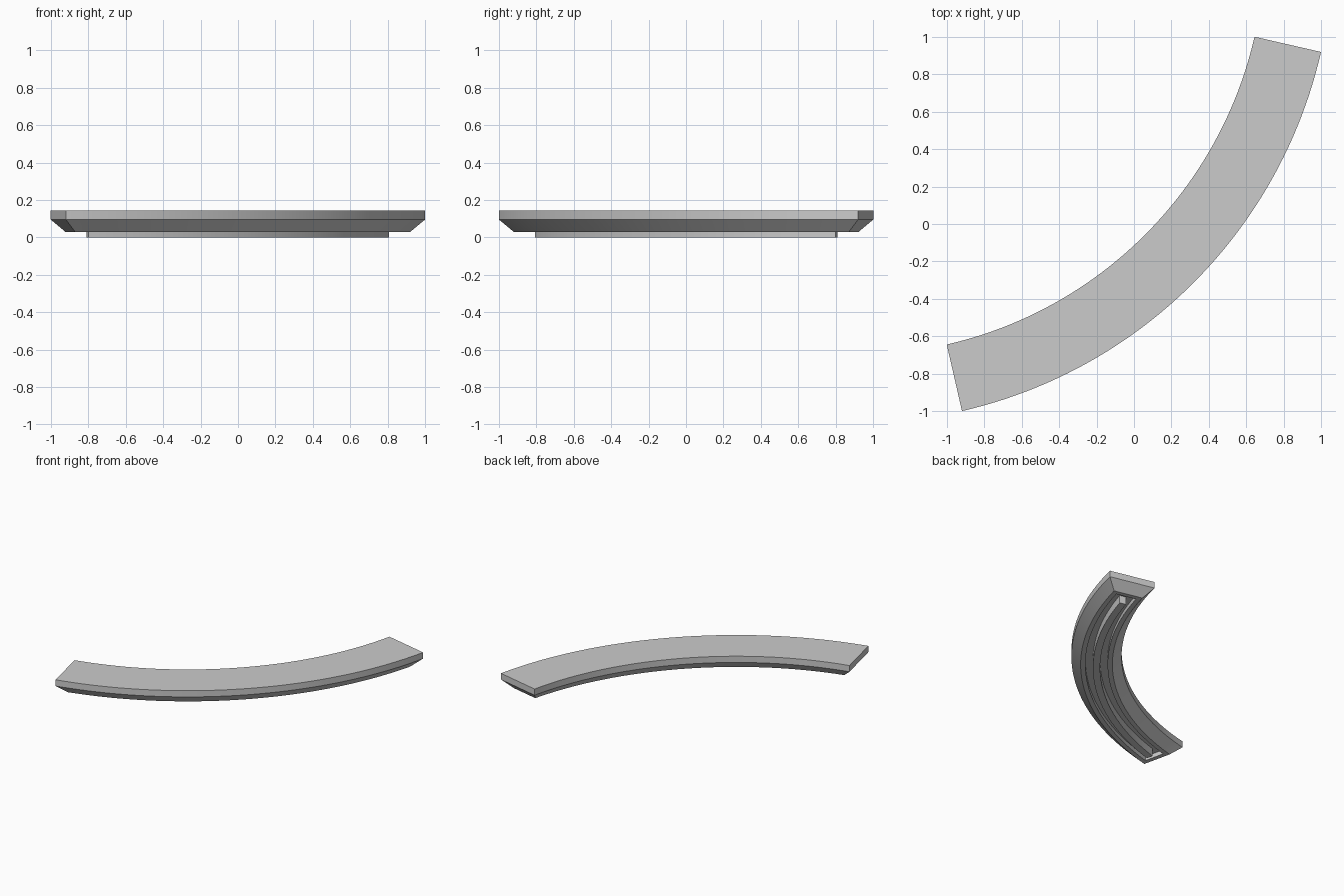
import bpy, bmesh, math

if "Cube" in bpy.data.objects:
    bpy.data.objects.remove(bpy.data.objects["Cube"], do_unlink=True)

# Shared arc: centre lies on the diagonal, the part sweeps a corner bend
CENTRE = 1.49
RADIUS = 2.372
HALF = 0.1825
START = math.radians(12.9)
STEPS = 48

grey = bpy.data.materials.new("plain_grey")
grey.use_nodes = True
colour = (0.6, 0.6, 0.6, 1)
grey.diffuse_color = colour
grey.node_tree.nodes["Principled BSDF"].inputs["Base Color"].default_value = colour


def arc(bm, r, end, z):
    """Row of vertices along one radius, with the ends set back by a distance."""
    a = START + end / r
    b = math.pi / 2 - a
    row = []
    for i in range(STEPS + 1):
        t = a + (b - a) * i / STEPS
        row.append(bm.verts.new((-CENTRE + r * math.cos(t), CENTRE - r * math.sin(t), z)))
    return row


def curved_bar(name, layers):
    """Loft curved outlines (half width, end setback, height) from top to bottom."""
    bm = bmesh.new()
    rings = [(arc(bm, RADIUS - w, e, z), arc(bm, RADIUS + w, e, z)) for w, e, z in layers]
    for inner, outer in (rings[0], rings[-1]):
        for i in range(STEPS):
            bm.faces.new((inner[i], outer[i], outer[i + 1], inner[i + 1]))
    loops = [inner + outer[::-1] for inner, outer in rings]
    for upper, lower in zip(loops, loops[1:]):
        for i in range(len(upper)):
            j = (i + 1) % len(upper)
            bm.faces.new((upper[i], upper[j], lower[j], lower[i]))
    bmesh.ops.recalc_face_normals(bm, faces=bm.faces)
    mesh = bpy.data.meshes.new(name)
    bm.to_mesh(mesh)
    bm.free()
    mesh.materials.append(grey)
    obj = bpy.data.objects.new(name, mesh)
    bpy.context.collection.objects.link(obj)
    bpy.ops.object.select_all(action="DESELECT")
    obj.select_set(True)
    bpy.context.view_layer.objects.active = obj
    bpy.ops.object.shade_smooth_by_angle(angle=math.radians(25))
    return obj


# Slab with a bevelled underside and a recessed channel below
TOP, EDGE, BASE, FLOOR = 0.145, 0.095, 0.028, 0.062
BEVEL, RIM = 0.067, 0.035
curved_bar("curved_slab", [
    (HALF, 0, TOP),
    (HALF, 0, EDGE),
    (HALF - BEVEL, BEVEL, BASE),
    (HALF - BEVEL - RIM, BEVEL + RIM, BASE),
    (HALF - BEVEL - RIM, BEVEL + RIM, FLOOR),
])

# Narrow locating rib standing out of the channel
curved_bar("bottom_rib", [(0.026, 0.161, FLOOR + 0.01), (0.026, 0.161, 0)])
